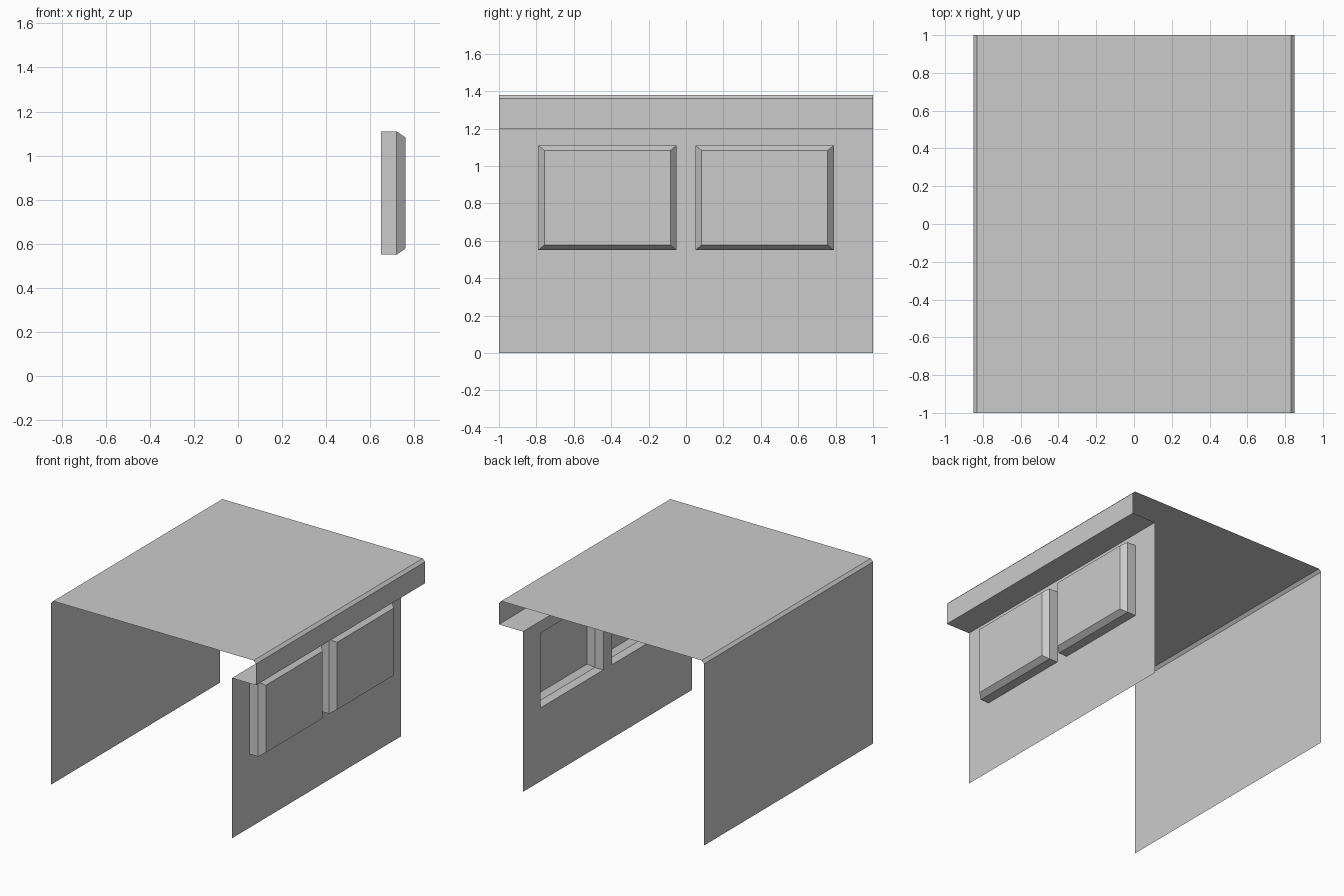
import bpy, bmesh

if "Cube" in bpy.data.objects:
    bpy.data.objects.remove(bpy.data.objects["Cube"])

WALL_X = 0.65
WIN_Y = [(-0.79, -0.05), (0.05, 0.79)]
WIN_Z = (0.55, 1.11)


def make_object(name, bm):
    bmesh.ops.remove_doubles(bm, verts=bm.verts, dist=1e-5)
    me = bpy.data.meshes.new(name)
    bm.to_mesh(me)
    bm.free()
    ob = bpy.data.objects.new(name, me)
    bpy.context.collection.objects.link(ob)
    return ob


def face(bm, pts):
    bm.faces.new([bm.verts.new(p) for p in pts])


# Thin sheet shell: left wall, roof with chamfered edges, overhang, soffit
bm = bmesh.new()
profile = [(-0.85, 0), (-0.85, 1.36), (-0.83, 1.38), (0.83, 1.38),
           (0.85, 1.36), (0.85, 1.20), (WALL_X, 1.20)]
for (x0, z0), (x1, z1) in zip(profile, profile[1:]):
    face(bm, [(x0, -1, z0), (x1, -1, z1), (x1, 1, z1), (x0, 1, z0)])

# Right wall: grid of panels leaving the two window openings empty
ys = [-1, -0.79, -0.05, 0.05, 0.79, 1]
zs = [0, WIN_Z[0], WIN_Z[1], 1.20]
for y0, y1 in zip(ys, ys[1:]):
    for z0, z1 in zip(zs, zs[1:]):
        if (y0, y1) in WIN_Y and (z0, z1) == WIN_Z:
            continue
        face(bm, [(WALL_X, y0, z0), (WALL_X, y1, z0),
                  (WALL_X, y1, z1), (WALL_X, y0, z1)])
make_object("body_shell", bm)


# Bay windows: hollow boxes pushed out of the wall with a bevelled front
def ring(x, y0, y1, inset_y, inset_z):
    a, b = y0 + inset_y, y1 - inset_y
    c, d = WIN_Z[0] + inset_z, WIN_Z[1] - inset_z
    return [(x, a, c), (x, b, c), (x, b, d), (x, a, d)]


for label, (y0, y1) in zip(("front", "rear"), WIN_Y):
    bm = bmesh.new()
    rings = [ring(WALL_X, y0, y1, 0, 0), ring(0.72, y0, y1, 0, 0),
             ring(0.76, y0, y1, 0.034, 0.028)]
    for r, s in zip(rings, rings[1:]):
        for i in range(4):
            j = (i + 1) % 4
            face(bm, [r[i], r[j], s[j], s[i]])
    face(bm, rings[-1])
    make_object(label + "_bay_window", bm)
